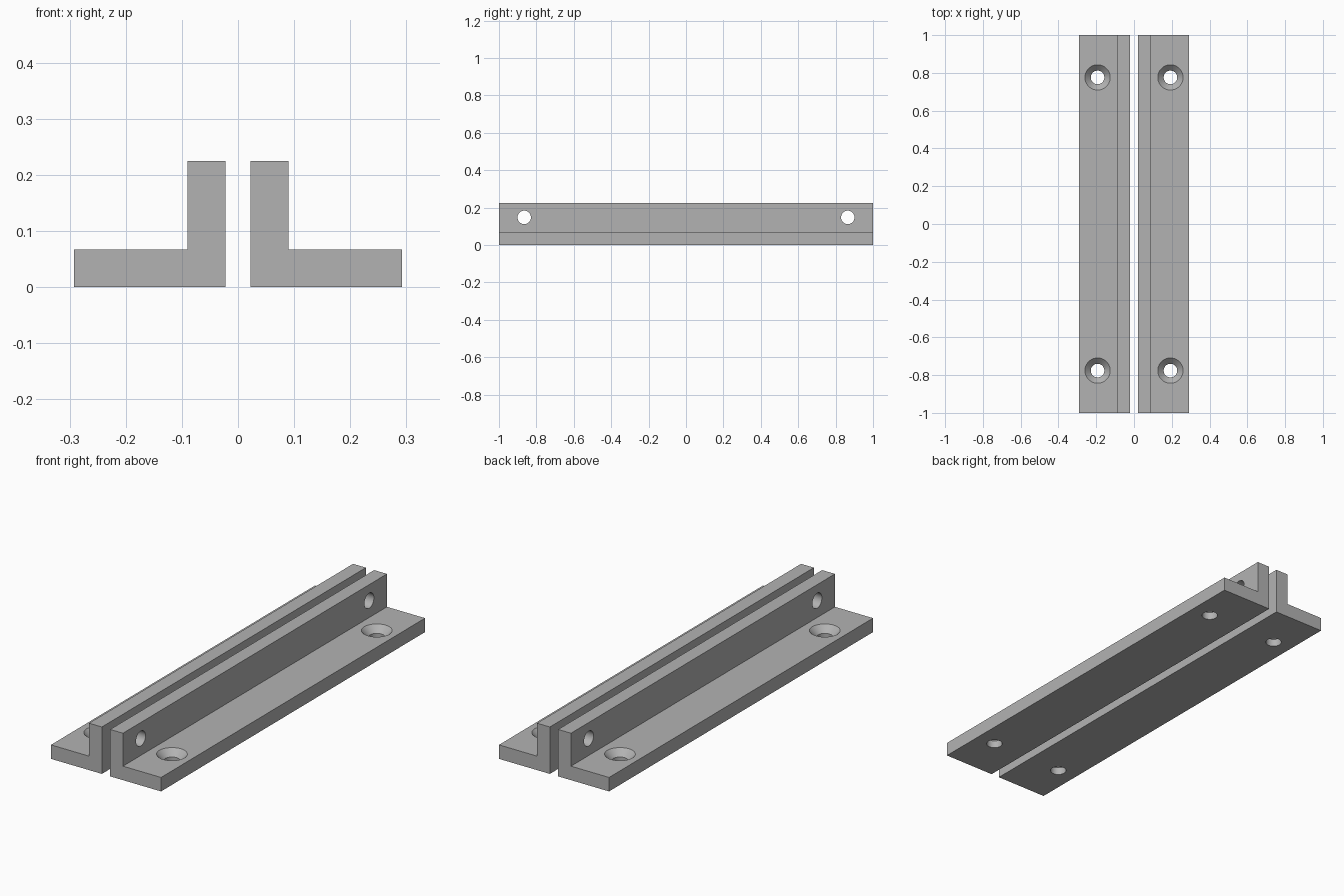
import bpy, bmesh, math
from mathutils import Matrix

cube = bpy.data.objects.get("Cube")
if cube:
    bpy.data.objects.remove(cube, do_unlink=True)

INNER, WALL, OUTER = 0.022, 0.09, 0.292   # distances from the centre gap
BASE, TOP = 0.067, 0.225                  # flange and wall heights
HOLE, SINK = 0.036, 0.067                 # bore and countersink radii
SEGMENTS = 48

grey = bpy.data.materials.new("grey metal")
grey.use_nodes = True
colour = (0.45, 0.45, 0.45, 1)
grey.diffuse_color = colour
grey.node_tree.nodes["Principled BSDF"].inputs["Base Color"].default_value = colour


def new_object(name, bm):
    bmesh.ops.recalc_face_normals(bm, faces=bm.faces)
    mesh = bpy.data.meshes.new(name)
    bm.to_mesh(mesh)
    bm.free()
    mesh.materials.append(grey)
    obj = bpy.data.objects.new(name, mesh)
    bpy.context.collection.objects.link(obj)
    return obj


def revolved_cutter(name, profile, matrix):
    """Closed solid of revolution from (radius, height) pairs."""
    bm = bmesh.new()
    rings = []
    for r, h in profile:
        angles = [math.tau * i / SEGMENTS for i in range(SEGMENTS)]
        rings.append([bm.verts.new((r * math.cos(a), r * math.sin(a), h)) for a in angles])
    for low, high in zip(rings, rings[1:]):
        for i in range(SEGMENTS):
            j = (i + 1) % SEGMENTS
            bm.faces.new((low[i], low[j], high[j], high[i]))
    bm.faces.new(rings[0][::-1])
    bm.faces.new(rings[-1])
    bm.transform(matrix)
    obj = new_object(name, bm)
    obj.hide_render = True
    return obj


def angle_bracket(name, side):
    # L-shaped section extruded along the length
    section = [(INNER, 0), (OUTER, 0), (OUTER, BASE), (WALL, BASE), (WALL, TOP), (INNER, TOP)]
    bm = bmesh.new()
    face = bm.faces.new([bm.verts.new((side * x, -1, z)) for x, z in section])
    extruded = bmesh.ops.extrude_face_region(bm, geom=[face])["geom"]
    bmesh.ops.translate(bm, vec=(0, 2, 0),
                        verts=[v for v in extruded if isinstance(v, bmesh.types.BMVert)])
    bracket = new_object(name, bm)

    # Countersunk holes in the flange and plain holes through the wall
    extra = 0.02
    sink_profile = [(HOLE, -extra), (HOLE, BASE - (SINK - HOLE)), (SINK + extra, BASE + extra)]
    bore_profile = [(HOLE, 0), (HOLE, WALL + extra)]
    cutters = []
    for end in (-1, 1):
        cutters.append(revolved_cutter("countersink_cutter", sink_profile,
                                       Matrix.Translation((side * 0.193, end * 0.776, 0))))
        cutters.append(revolved_cutter("bore_cutter", bore_profile,
                                       Matrix.Translation((0, end * 0.865, 0.148))
                                       @ Matrix.Rotation(side * math.pi / 2, 4, "Y")))

    bpy.ops.object.select_all(action="DESELECT")
    bpy.context.view_layer.objects.active = bracket
    bracket.select_set(True)
    for cutter in cutters:
        mod = bracket.modifiers.new("hole", "BOOLEAN")
        mod.operation, mod.solver, mod.object = "DIFFERENCE", "EXACT", cutter
        bpy.ops.object.modifier_apply(modifier=mod.name)
        bpy.data.objects.remove(cutter, do_unlink=True)
    bpy.ops.object.shade_smooth_by_angle(angle=math.radians(30))


angle_bracket("left_angle_bracket", 1)
angle_bracket("right_angle_bracket", -1)
